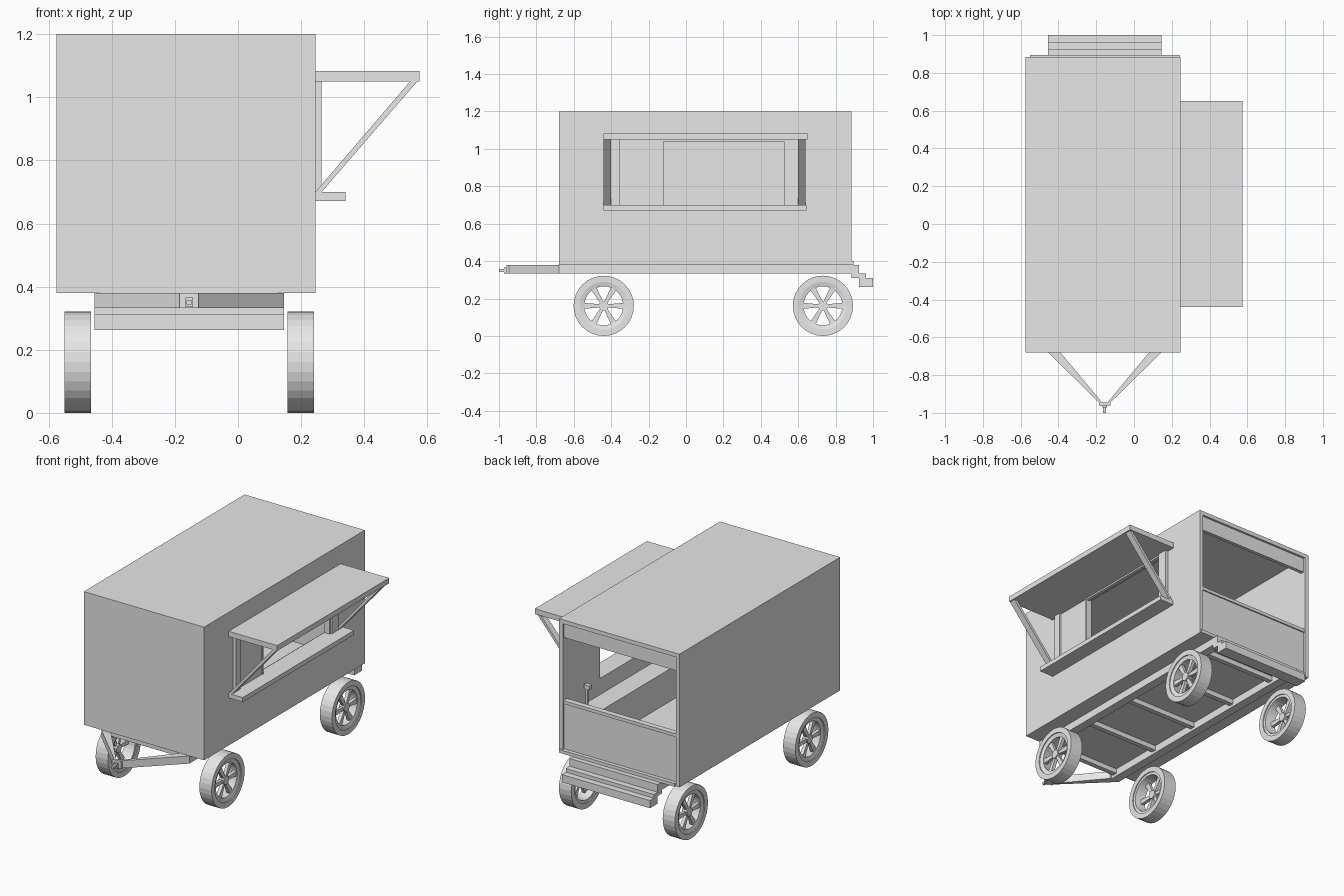
import bpy, bmesh, math
from mathutils import Matrix, Vector

if "Cube" in bpy.data.objects:
    bpy.data.objects.remove(bpy.data.objects["Cube"])

grey = bpy.data.materials.new("plain_grey")
grey.diffuse_color = (0.8, 0.8, 0.8, 1)
grey.use_nodes = True
grey.node_tree.nodes["Principled BSDF"].inputs["Base Color"].default_value = grey.diffuse_color


def finish(name, bm):
    bmesh.ops.recalc_face_normals(bm, faces=bm.faces)
    me = bpy.data.meshes.new(name)
    bm.to_mesh(me)
    bm.free()
    me.materials.append(grey)
    ob = bpy.data.objects.new(name, me)
    bpy.context.collection.objects.link(ob)
    return ob


def box(name, x0, x1, y0, y1, z0, z1):
    bm = bmesh.new()
    bmesh.ops.create_cube(bm, size=1)
    for v in bm.verts:
        v.co = (x1 if v.co.x > 0 else x0, y1 if v.co.y > 0 else y0, z1 if v.co.z > 0 else z0)
    return finish(name, bm)


def prism(name, pts, axis, lo, hi):
    """Extrude a flat outline along axis; pts are the other two coordinates in order."""
    bm = bmesh.new()

    def co(p, h):
        c = list(p)
        c.insert(axis, h)
        return Vector(c)
    f = bm.faces.new([bm.verts.new(co(p, lo)) for p in pts])
    ext = bmesh.ops.extrude_face_region(bm, geom=[f])
    shift = co((0, 0), hi - lo)
    bmesh.ops.translate(bm, vec=shift, verts=[g for g in ext["geom"] if isinstance(g, bmesh.types.BMVert)])
    return finish(name, bm)


def cut(ob, cutter):
    mod = ob.modifiers.new("cut", "BOOLEAN")
    mod.object, mod.operation, mod.solver = cutter, "DIFFERENCE", "EXACT"
    dg = bpy.context.evaluated_depsgraph_get()
    me = bpy.data.meshes.new_from_object(ob.evaluated_get(dg))
    ob.modifiers.clear()
    ob.data = me
    bpy.data.objects.remove(cutter)


# Hollow body, open at the back, with a serving window on the right
body = box("body", -0.575, 0.245, -0.68, 0.885, 0.38, 1.2)
cut(body, box("room_cutter", -0.55, 0.22, -0.655, 1.0, 0.4, 1.175))
cut(body, box("window_cutter", 0.15, 0.3, -0.12, 0.525, 0.7, 1.045))

# Back panels around the rear opening, and the threshold
box("rear_lower_panel", -0.55, 0.22, 0.855, 0.872, 0.4, 0.68)
box("rear_sill", -0.55, 0.22, 0.845, 0.88, 0.68, 0.70)
box("rear_upper_panel", -0.55, 0.22, 0.85, 0.872, 1.085, 1.175)
box("threshold", -0.55, 0.24, 0.885, 0.895, 0.38, 0.40)

# Counter and tap inside
box("counter", 0.095, 0.22, -0.655, 0.845, 0.4, 0.6)
box("tap_post", 0.185, 0.197, 0.684, 0.696, 0.6, 0.72)
box("tap_head", 0.165, 0.205, 0.678, 0.702, 0.71, 0.735)

# Serving window: awning, shelf, shutter, trims, braces
box("awning", 0.245, 0.575, -0.44, 0.65, 1.05, 1.083)
box("serving_shelf", 0.245, 0.34, -0.44, 0.645, 0.672, 0.70)
box("sliding_shutter", 0.245, 0.252, -0.355, -0.13, 0.70, 1.05)
for i, (a, b) in enumerate([(-0.40, -0.355), (0.535, 0.60)]):
    box(f"window_jamb_{i}", 0.245, 0.265, a, b, 0.70, 1.05)
for i, (a, b) in enumerate([(-0.13, -0.12), (0.525, 0.535)]):
    box(f"window_trim_{i}", 0.22, 0.257, a, b, 0.70, 1.05)
box("window_top_trim", 0.235, 0.257, -0.12, 0.525, 1.04, 1.05)
for i, y in enumerate((-0.44, 0.60)):
    prism(f"awning_brace_{i}", [(0.245, 0.70), (0.265, 0.70), (0.568, 1.05), (0.545, 1.05)], 1, y, y + 0.04)

# Chassis rails, cross members and rear beam
MID = -0.155
for s, side in ((-1, "left"), (1, "right")):
    xs = sorted((MID + s * 0.30, MID + s * 0.245))
    box(f"chassis_rail_{side}", *xs, -0.68, 0.885, 0.333, 0.38)
    # Tapered tow bar
    prism(f"tow_bar_{side}", [(MID + s * 0.30, -0.68), (MID + s * 0.235, -0.68),
                              (MID + s * 0.01, -0.95), (MID + s * 0.025, -0.95)], 2, 0.333, 0.38)
for i in range(5):
    y = -0.665 + i * 0.35
    box(f"cross_member_{i}", -0.40, 0.09, y, y + 0.03, 0.35, 0.38)
box("rear_beam", -0.455, 0.145, 0.885, 0.925, 0.333, 0.38)

# Hitch
box("hitch_plate", -0.185, -0.125, -0.96, -0.945, 0.333, 0.38)
box("hitch_pin", -0.163, -0.147, -1.0, -0.96, 0.343, 0.357)
box("hitch_collar", -0.167, -0.143, -0.972, -0.96, 0.335, 0.365)

# Rear steps
box("upper_step", -0.455, 0.145, 0.885, 0.962, 0.31, 0.333)
box("lower_step", -0.455, 0.145, 0.925, 1.0, 0.263, 0.31)


def ring(name, profile, origin, s, n=32):
    """Closed (radius, offset) profile turned around the x axis."""
    bm = bmesh.new()
    loops = []
    for k in range(n):
        a = 2 * math.pi * k / n
        loops.append([bm.verts.new((origin[0] + s * o, origin[1] + r * math.cos(a),
                                    origin[2] + r * math.sin(a))) for r, o in profile])
    m = len(profile)
    for k in range(n):
        p, q = loops[k], loops[(k + 1) % n]
        for j in range(m):
            bm.faces.new((p[j], p[(j + 1) % m], q[(j + 1) % m], q[j]))
    return finish(name, bm)


def wheel(name, x, y, s):
    """s is the outward direction along x."""
    c, w = Vector((x, y, 0.161)), 0.0415
    ring(name + "_tyre", [(0.161, -w), (0.161, w), (0.128, w), (0.128, -w)], c, s)
    ring(name + "_rim", [(0.128, -w + 0.006), (0.128, w - 0.006), (0.104, w - 0.012),
                         (0.112, -w + 0.006)], c, s)
    bm = bmesh.new()
    # Hub
    bmesh.ops.create_cone(bm, cap_ends=True, segments=16, radius1=0.026, radius2=0.026, depth=0.036,
                          matrix=Matrix.Translation((s * 0.012, 0, 0)) @ Matrix.Rotation(math.pi / 2, 4, "Y"))
    # Six flared spokes
    for k in range(6):
        geo = bmesh.ops.create_cube(bm, size=1)["verts"]
        rot = Matrix.Rotation(k * math.pi / 3, 4, "X")
        for v in geo:
            out = v.co.y > 0
            half = 0.016 if out else 0.008
            v.co = rot @ Vector((s * (0.024 if v.co.x > 0 else 0.004), 0.11 if out else 0.015,
                                 half if v.co.z > 0 else -half))
    bmesh.ops.translate(bm, vec=c, verts=bm.verts)
    finish(name + "_spokes", bm)


# Four wheels
for y, end in ((-0.44, "front"), (0.732, "rear")):
    wheel(f"{end}_left_wheel", -0.508, y, -1)
    wheel(f"{end}_right_wheel", 0.199, y, 1)
